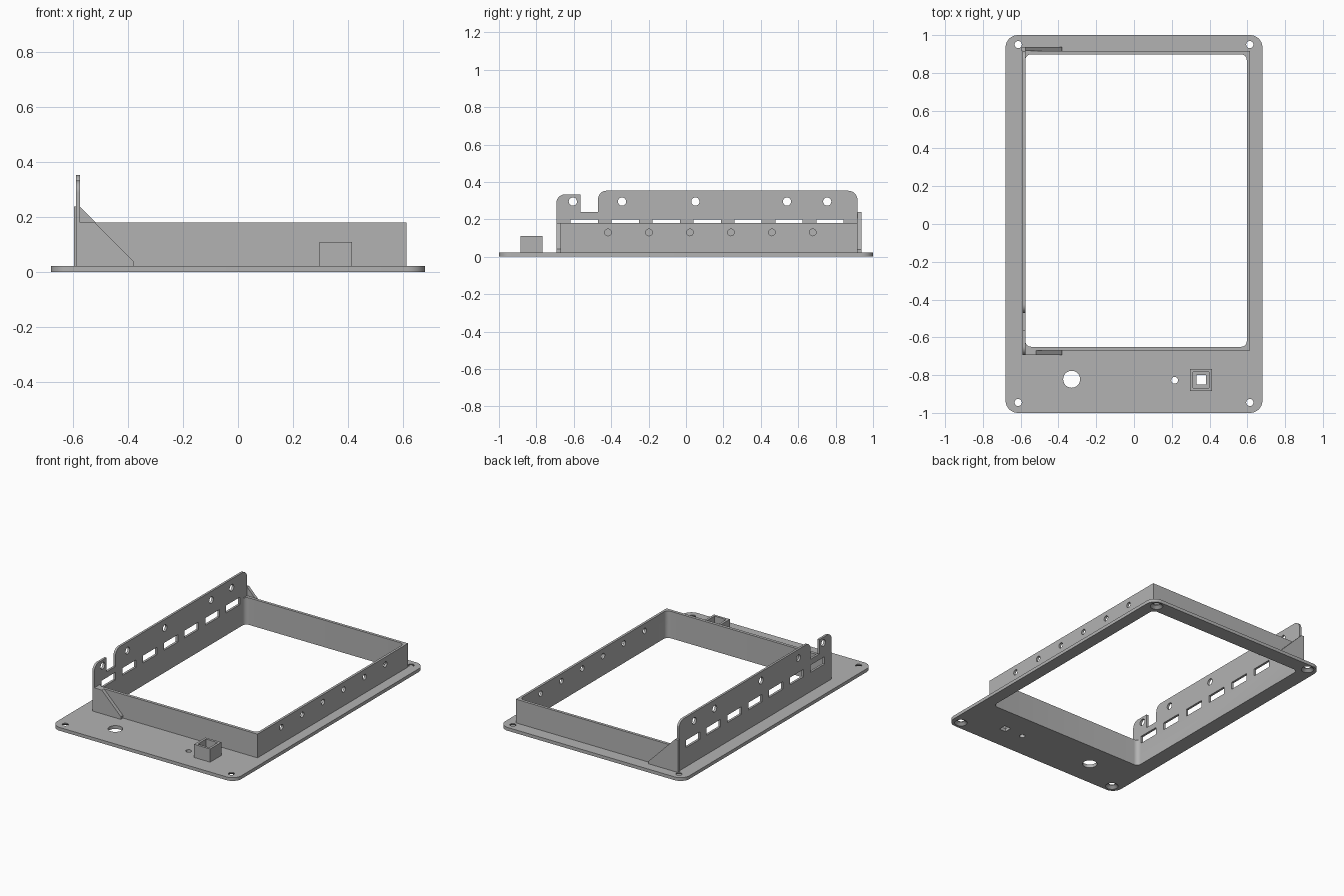
import bpy, bmesh, math
from mathutils import Matrix, Vector

cube = bpy.data.objects.get("Cube")
if cube:
    bpy.data.objects.remove(cube)

grey = bpy.data.materials.new("plain grey")
grey.use_nodes = True
COLOUR = (0.45, 0.45, 0.45, 1)
grey.diffuse_color = COLOUR
grey.node_tree.nodes["Principled BSDF"].inputs["Base Color"].default_value = COLOUR

# Sheet orientations: flat, standing across x, standing across y
FLAT = Matrix.Identity(4)
SIDE = Matrix(((0, 0, 1, 0), (1, 0, 0, 0), (0, 1, 0, 0), (0, 0, 0, 1)))
FACE = Matrix.Rotation(math.pi / 2, 4, "X")


def outline(corners):
    """Polygon from (u, v) or (u, v, radius) corners; rounded ones are square."""
    pts = []
    for i, c in enumerate(corners):
        p = Vector(c[:2])
        if len(c) == 2:
            pts.append(p)
            continue
        r = c[2]
        d1 = (Vector(corners[i - 1][:2]) - p).normalized()
        d2 = (Vector(corners[(i + 1) % len(corners)][:2]) - p).normalized()
        for k in range(9):
            t = k / 8 * math.pi / 2
            pts.append(p + r * (d1 + d2) - r * (d2 * math.cos(t) + d1 * math.sin(t)))
    return pts


def rect(u0, u1, v0, v1, r=None):
    tail = (r,) if r else ()
    return outline([(u, v) + tail for u, v in ((u0, v0), (u1, v0), (u1, v1), (u0, v1))])


def circle(u, v, r, n=28):
    return [Vector((u + r * math.cos(k * math.tau / n), v + r * math.sin(k * math.tau / n)))
            for k in range(n)]


def sheet(name, loops, a, b, frame=FLAT):
    """Filled outline with holes, extruded from a to b along its normal."""
    curve = bpy.data.curves.new(name, "CURVE")
    curve.dimensions = "2D"
    curve.fill_mode = "BOTH"
    curve.extrude = (b - a) / 2
    for loop in loops:
        s = curve.splines.new("POLY")
        s.points.add(len(loop) - 1)
        for pt, p in zip(s.points, loop):
            pt.co = (p.x, p.y, 0, 1)
        s.use_cyclic_u = True
    temp = bpy.data.objects.new(name + " outline", curve)
    bpy.context.collection.objects.link(temp)
    dg = bpy.context.evaluated_depsgraph_get()
    mesh = bpy.data.meshes.new_from_object(temp.evaluated_get(dg))
    bpy.data.objects.remove(temp)
    bm = bmesh.new()
    bm.from_mesh(mesh)
    bmesh.ops.remove_doubles(bm, verts=bm.verts, dist=1e-5)
    bm.transform(frame @ Matrix.Translation((0, 0, (a + b) / 2)))
    bmesh.ops.recalc_face_normals(bm, faces=bm.faces)
    bm.to_mesh(mesh)
    bm.free()
    mesh.materials.clear()
    mesh.materials.append(grey)
    mesh.name = name
    ob = bpy.data.objects.new(name, mesh)
    bpy.context.collection.objects.link(ob)
    return ob


def cut(ob, cutter):
    mod = ob.modifiers.new("cut", "BOOLEAN")
    mod.operation = "DIFFERENCE"
    mod.solver = "EXACT"
    mod.object = cutter
    bpy.context.view_layer.objects.active = ob
    bpy.ops.object.modifier_apply(modifier=mod.name)


PLATE = 0.022      # plate thickness
RIM = 0.18         # rim height
LEFT, RIGHT = -0.59, 0.613
FRONT, BACK = -0.67, 0.917
PITCH = 0.219
opening = rect(-0.575, 0.597, -0.65, 0.898, 0.03)

# Base plate with opening, screw holes and control holes
screws = [(x, y) for x in (-0.613, 0.613) for y in (-0.945, 0.95)]
plate = sheet("base_plate",
              [rect(-0.68, 0.68, -1, 1, 0.065), opening,
               circle(-0.33, -0.822, 0.045), circle(0.215, -0.827, 0.018),
               rect(0.33, 0.38, -0.85, -0.8)]
              + [circle(x, y, 0.019) for x, y in screws], 0, PLATE)

# Countersinks under the screw holes
bm = bmesh.new()
for x, y in screws:
    bmesh.ops.create_cone(bm, cap_ends=True, segments=28, radius1=0.042, radius2=0.015,
                          depth=0.022, matrix=Matrix.Translation((x, y, 0.009)))
mesh = bpy.data.meshes.new("countersinks")
bm.to_mesh(mesh)
bm.free()
sinks = bpy.data.objects.new("countersinks", mesh)
bpy.context.collection.objects.link(sinks)
cut(plate, sinks)

# Rectangular rim and the taller panel on its right side
rim = sheet("rim", [rect(LEFT, RIGHT, FRONT, BACK), opening], PLATE, RIM)
panel_shape = outline([(-0.693, RIM), (BACK, RIM), (BACK, 0.353, 0.05),
                       (-0.47, 0.353, 0.045), (-0.47, 0.238), (-0.565, 0.238),
                       (-0.565, 0.333), (-0.693, 0.333, 0.045)])
panel_holes = [circle(y, 0.295, 0.022) for y in (-0.605, -0.342, 0.05, 0.54, 0.755)]
panel = sheet("side_panel", [panel_shape] + panel_holes, LEFT, -0.575, SIDE)

# Slots through panel and rim, round holes through the opposite rim wall
slots = sheet("slot_cutter",
              [rect(-0.617 + PITCH * i, -0.471 + PITCH * i, 0.15, 0.199) for i in range(7)],
              -0.63, -0.55, SIDE)
holes = sheet("hole_cutter", [circle(-0.636 + PITCH * i, 0.13, 0.018) for i in range(7)],
              0.585, 0.65, SIDE)
cut(rim, slots)
cut(rim, holes)
cut(panel, slots)
for helper in (sinks, slots, holes):
    bpy.data.objects.remove(helper)

# Gussets bracing the panel at each end
sheet("front_gusset", [outline([(LEFT, PLATE), (-0.38, PLATE), (-0.38, 0.04),
                                (-0.52, RIM), (LEFT, RIM)])], -FRONT, 0.693, FACE)
sheet("back_gusset", [outline([(-0.596, PLATE), (-0.38, PLATE), (-0.38, 0.04),
                               (-0.575, 0.238), (-0.596, 0.238)])], -0.937, -BACK, FACE)

# Small square socket on the front apron
sheet("socket", [rect(0.296, 0.414, -0.885, -0.767), rect(0.312, 0.398, -0.869, -0.783)],
      PLATE, 0.11)

# Smooth the rounded edges, keep the rest sharp
for ob in bpy.context.collection.objects:
    if ob.type == "MESH":
        bpy.ops.object.select_all(action="DESELECT")
        ob.select_set(True)
        bpy.context.view_layer.objects.active = ob
        bpy.ops.object.shade_smooth_by_angle()
